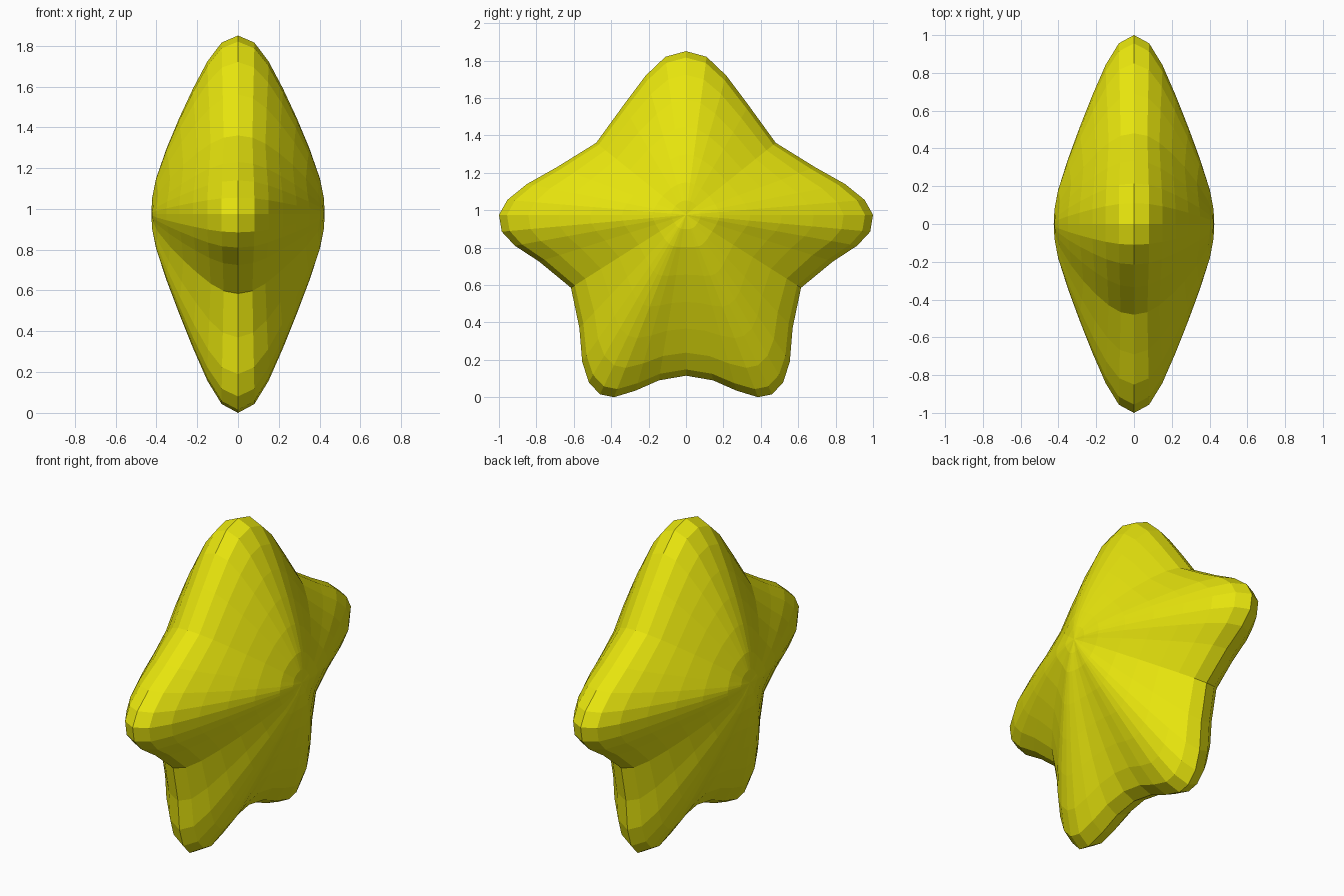
import bpy, bmesh

if "Cube" in bpy.data.objects:
    bpy.data.objects.remove(bpy.data.objects["Cube"])

CZ = 0.975  # height of the star's thickest point
CORE = 0.76  # radius the rings round off to near the middle

# Right half of the star outline: y, z, thinning towards the valleys
half = [(0, 1.85, 0), (.11, 1.82, 0), (.215, 1.72, .2), (.335, 1.56, .6), (.48, 1.36, 1),
        (.69, 1.23, .6), (.85, 1.14, .2), (.955, 1.055, 0), (1.0, .975, 0),
        (.985, .885, 0), (.915, .81, .2), (.785, .725, .6), (.615, .585, 1),
        (.57, .37, .6), (.555, .19, .2), (.52, .08, 0), (.46, .015, 0),
        (.385, 0, 0), (.27, .035, .2), (.145, .09, .5), (0, .115, .7)]
outline = half + [(-y, z, w) for y, z, w in half[-2:0:-1]]

# Puffy cross-section: fraction of the radius, half thickness
profile = [(.965, .08), (.87, .15), (.73, .22), (.57, .288), (.4, .35), (.22, .402), (.1, .421)]


def ring_point(y, z, w, t, x):
    """Point on a ring that is star-shaped outside and round inside."""
    dy, dz = y, z - CZ
    r = (dy * dy + dz * dz) ** .5
    s = t * (t + (1 - t) * CORE / r)
    return (x * (1 - .12 * w * t), dy * s, CZ + dz * s)


bm = bmesh.new()
rim = [bm.verts.new((0, y, z)) for y, z, w in outline]
n = len(rim)

# Both puffed sides share the rim
for side in (1, -1):
    outer = rim
    for t, x in profile:
        ring = [bm.verts.new(ring_point(y, z, w, t, side * x)) for y, z, w in outline]
        for i in range(n):
            j = (i + 1) % n
            bm.faces.new((outer[i], outer[j], ring[j], ring[i]))
        outer = ring
    centre = bm.verts.new((side * .425, 0, CZ))
    for i in range(n):
        bm.faces.new((outer[i], outer[(i + 1) % n], centre))

bmesh.ops.recalc_face_normals(bm, faces=bm.faces)
mesh = bpy.data.meshes.new("puffy_star")
bm.to_mesh(mesh)
bm.free()

star = bpy.data.objects.new("puffy_star", mesh)
bpy.context.collection.objects.link(star)

# Yellow
mat = bpy.data.materials.new("yellow")
mat.diffuse_color = (0.8, 0.78, 0.004, 1)
mat.use_nodes = True
mat.node_tree.nodes["Principled BSDF"].inputs["Base Color"].default_value = mat.diffuse_color
mesh.materials.append(mat)
